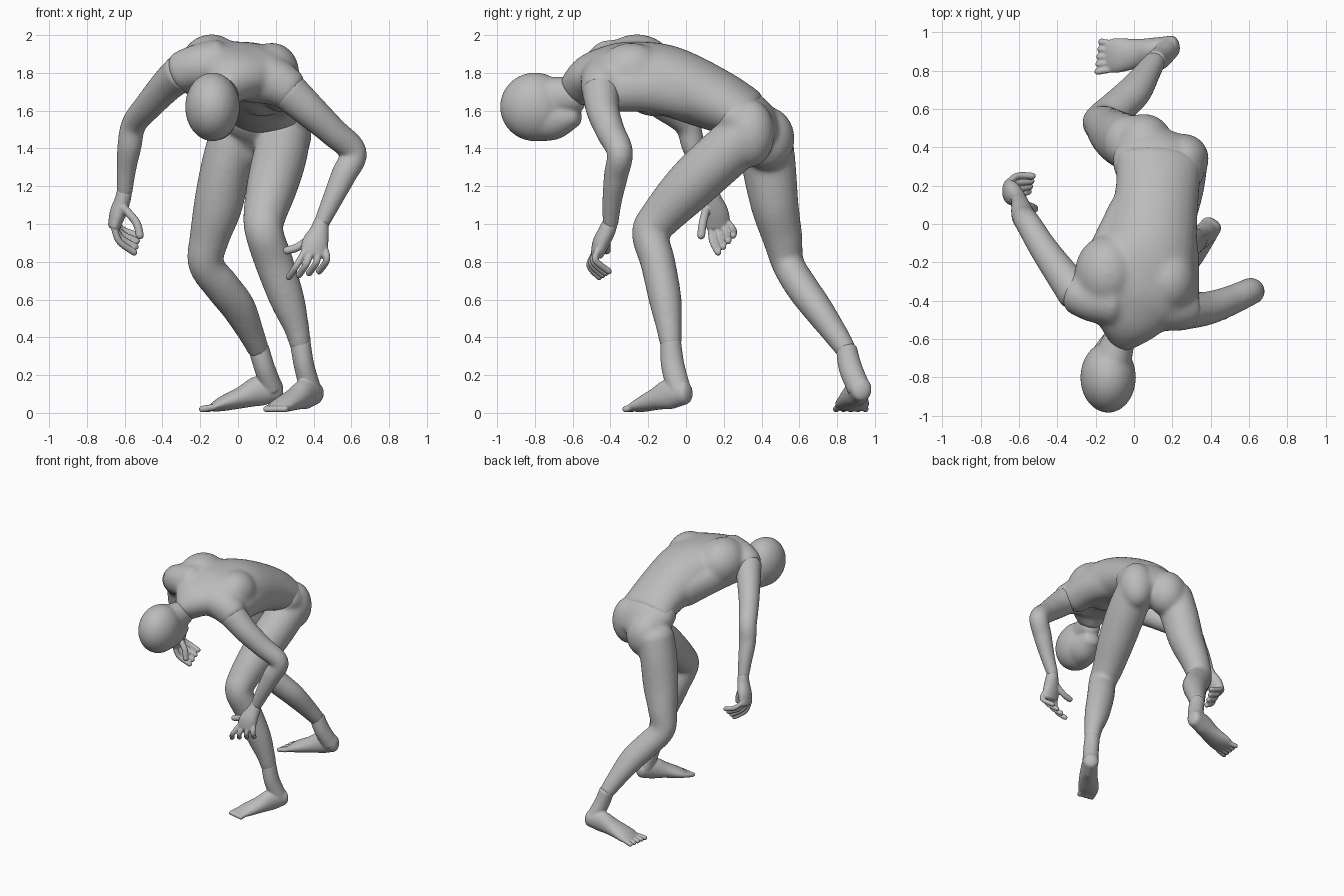
import bpy
import bmesh
import math
from mathutils import Vector, Matrix

cube = bpy.data.objects.get("Cube")
if cube:
    bpy.data.objects.remove(cube, do_unlink=True)

CM = 0.01  # all measurements below are in hundredths of a unit

grey = bpy.data.materials.new("matte_grey")
grey.use_nodes = True
grey.diffuse_color = (0.5, 0.5, 0.5, 1)
shader = next(n for n in grey.node_tree.nodes if n.type == "BSDF_PRINCIPLED")
shader.inputs["Base Color"].default_value = grey.diffuse_color
shader.inputs["Roughness"].default_value = 0.7


def blend(a, b, t):
    return tuple(p + (q - p) * t for p, q in zip(a, b))


def spline(keys, steps=6):
    """Smooth curve through the keys, radii included."""
    out = []
    last = len(keys) - 1
    for i in range(last):
        before, a, b, after = (Vector(keys[max(0, min(last, i + k))]) for k in (-1, 0, 1, 2))
        for s in range(steps):
            t = s / steps
            out.append(a + (b - before) * (t / 2)
                       + (before * 2 - a * 5 + b * 4 - after) * (t * t / 2)
                       + (a * 3 - before - b * 3 + after) * (t ** 3 / 2))
    out.append(Vector(keys[-1]))
    return out


def loft(bm, keys, side=(1, 0, 0), dome=0.6, sides=24):
    """Closed tube of ellipses; each key is x, y, z, half width, half depth."""
    path = spline(keys)
    spots = [Vector(k[:3]) for k in path]
    count = len(spots)
    frames = []
    for i, (key, spot) in enumerate(zip(path, spots)):
        along = (spots[min(i + 1, count - 1)] - spots[max(i - 1, 0)]).normalized()
        frames.append((spot, along, key[3], key[4]))

    def rounded(frame, sign):
        spot, along, wide, deep = frame
        reach = min(wide, deep) * dome * sign
        return [(spot + along * reach * math.sin(a), along, wide * math.cos(a), deep * math.cos(a))
                for a in (math.radians(d) for d in (30, 55, 75))]

    frames = rounded(frames[0], -1)[::-1] + frames + rounded(frames[-1], 1)
    rings = []
    for spot, along, wide, deep in frames:
        across = Vector(side)
        across = (across - along * across.dot(along)).normalized()
        up = along.cross(across)
        ring = []
        for j in range(sides):
            a = math.tau * j / sides
            ring.append(bm.verts.new((spot + across * wide * math.cos(a) + up * deep * math.sin(a)) * CM))
        rings.append(ring)
    for low, high in zip(rings, rings[1:]):
        for j in range(sides):
            k = (j + 1) % sides
            bm.faces.new((low[j], low[k], high[k], high[j]))
    bm.faces.new(rings[0][::-1])
    bm.faces.new(rings[-1])


def ball(bm, centre, radii):
    place = Matrix.Translation(Vector(centre) * CM) @ Matrix.Diagonal((*(r * CM for r in radii), 1))
    bmesh.ops.create_uvsphere(bm, u_segments=32, v_segments=20, radius=1, matrix=place)


def digits(bm, first, last, count, thick):
    """Fingers or toes, spread evenly from the first path to the last."""
    for n in range(count):
        t = n / (count - 1)
        keys = [(*blend(a, b, t), thick, thick) for a, b in zip(first, last)]
        loft(bm, keys, side=(0.5, 0.6, 0.2), dome=1, sides=12)


def finish(bm, name, voxel, rounds):
    """Fuse the overlapping volumes into one smooth skin."""
    bmesh.ops.recalc_face_normals(bm, faces=bm.faces)
    mesh = bpy.data.meshes.new(name)
    bm.to_mesh(mesh)
    bm.free()
    mesh.materials.append(grey)
    mesh.shade_smooth()
    part = bpy.data.objects.new(name, mesh)
    bpy.context.collection.objects.link(part)
    fuse = part.modifiers.new("fuse", "REMESH")
    fuse.mode = "VOXEL"
    fuse.voxel_size = voxel * CM
    fuse.use_smooth_shade = True
    soften = part.modifiers.new("soften", "SMOOTH")
    soften.factor = 0.5
    soften.iterations = rounds


# Head: skull, jaw and nape, face turned to the ground
bm = bmesh.new()
ball(bm, (-13.5, -80, 162), (14.5, 18.5, 18.2))
loft(bm, [(-14, -80, 157, 12, 13), (-11.5, -69, 156, 11, 11.5), (-9, -59, 157, 7, 6)])
loft(bm, [(-13, -76, 166, 11, 12), (-7, -58, 168.5, 8, 9.5)])
finish(bm, "head", 1, 12)

# Torso: twisted trunk, shoulder blades, chest, flanks, sleeves and neck
bm = bmesh.new()
loft(bm, [(13, 33, 157.5, 23, 13.5), (12, 16, 165.5, 22, 16.5), (8.5, -10, 176, 24.5, 18.5),
          (3, -30, 180, 30, 16.5), (-1, -42, 179.5, 29, 14.5), (-3, -51, 177, 19, 12.5),
          (-6, -59, 170, 8.5, 10)], side=(1, -0.13, -0.12), dome=0.4)
ball(bm, (-14, -26, 183), (17, 20, 17.5))
ball(bm, (18, -29, 180), (14.5, 18, 16))
ball(bm, (13, -17, 167), (14, 14, 10))
loft(bm, [(23, -38, 171, 11, 12), (23, -20, 172, 11, 13), (21, 2, 168, 11, 13)])
loft(bm, [(-22, -35, 179, 11, 12), (-14, -16, 175, 10.5, 12), (-4, 8, 168, 9, 12)])
loft(bm, [(8, -42, 178, 13, 14), (20, -44, 175, 12, 12.5), (28, -45, 170, 10.5, 11)], side=(0, 1, 0), dome=0.4)
loft(bm, [(-10, -40, 184, 14, 14), (-22, -39, 183, 12, 12), (-31, -36, 180, 10.5, 11)], side=(0, 1, 0), dome=0.4)
finish(bm, "torso", 1.2, 26)

# Lower body: pelvis, buttocks, forward left leg and trailing right leg
bm = bmesh.new()
loft(bm, [(12.5, 26, 159.5, 23.5, 14.5), (13, 33, 153.5, 24.5, 15), (12, 38, 147, 22, 13.5)], side=(1, -0.25, 0))
ball(bm, (5, 43, 145), (15, 14.5, 17))
ball(bm, (26, 34, 148), (13, 13, 18))
loft(bm, [(25, 32, 147, 13.5, 14), (22, 18, 135, 14.3, 14.3), (18, 2, 120, 13.5, 13.7),
          (14, -13, 104, 11.3, 11.3), (14, -19, 95, 10.2, 9.8), (19, -15, 80, 10.3, 9.3),
          (26, -11, 60, 9.3, 8.7), (31, -9, 45, 6.8, 6.8), (33, -8, 36, 5.8, 5.8)])
loft(bm, [(-2, 42, 146, 13.5, 14.5), (-6.5, 44, 130, 13.2, 14.3), (-10.5, 47, 110, 13, 12.7),
          (-15, 51, 93, 10.7, 10.7), (-17, 54, 79, 9.5, 8.7), (-8.5, 61, 67, 9.7, 8.7),
          (0, 69, 56, 9.3, 8.2), (7, 79, 42, 7, 6.7), (11, 85, 33, 5.8, 5.6)])
finish(bm, "lower_body", 1.2, 18)

# Arms: sleeve to wrist
arms = {
    "left_arm": [(27, -45, 170, 10, 10.3), (38, -44, 160, 8.7, 9), (50, -40, 149, 7.7, 7.7),
                 (61, -35, 138, 6.9, 7.2), (56, -37, 126, 6.4, 6.7), (50, -39, 113, 5.2, 5.4), (44, -40, 100, 4.1, 4.1)],
    "right_arm": [(-30, -36, 180, 10, 10.2), (-37, -27, 174, 8.7, 9), (-47, -13, 163, 7.4, 7.6),
                  (-55, 0, 153, 6.6, 6.6), (-57.5, 4, 141, 6.1, 6.4), (-59, 9, 129, 5.1, 5.1), (-60, 13, 117, 4.1, 4.1)],
}
for name, keys in arms.items():
    bm = bmesh.new()
    loft(bm, keys, side=(0.3, 1, 0))
    finish(bm, name, 1, 4)

# Hands: palm, four fingers between index and little finger, thumb
hands = {
    "left_hand": dict(
        palm=[(44, -40, 101, 4, 4), (43, -42, 96, 5.2, 4.5), (41, -45, 90, 7, 4.5), (40, -47, 84, 7, 3.4)],
        index=[(35, -48, 85), (31, -51, 78), (27, -46, 72)],
        little=[(46, -46, 87), (47, -48, 81), (43, -41, 75)],
        thumb=[(40, -42, 94), (32, -42, 88), (26, -42, 86)]),
    "right_hand": dict(
        palm=[(-60, 13, 118, 4, 4), (-61, 14, 113, 5, 4.2), (-63.5, 16, 106, 6.5, 4.4), (-65.5, 17, 99, 6.5, 3.4)],
        index=[(-66, 13, 100), (-63, 14, 91), (-55, 17, 85)],
        little=[(-66, 21, 102), (-61, 25, 97), (-53, 25, 94)],
        thumb=[(-61, 11, 109), (-54, 9, 101), (-52, 8, 94)]),
}
for name, hand in hands.items():
    bm = bmesh.new()
    loft(bm, hand["palm"], side=Vector(hand["little"][0]) - Vector(hand["index"][0]))
    digits(bm, hand["index"], hand["little"], 4, 1.8)
    digits(bm, hand["thumb"], hand["thumb"], 2, 2.2)
    finish(bm, name, 0.5, 4)

# Feet: ankle, sole from heel to ball, five toes
feet = {
    "left_foot": dict(
        ankle=[(33, -8, 37, 5.5, 5.5), (35, -7, 25, 5.4, 6.2), (38.5, -3.5, 12, 5.7, 6.2)],
        sole=[(40.5, -0.5, 10.5, 5.6, 6.2), (35.5, -8.5, 10, 6, 8), (30, -16, 7.2, 6.8, 5.8), (24, -23, 4.4, 7.5, 4), (21, -27, 3, 7, 2.5)],
        big=[(17, -24, 3), (15, -30, 2)], small=[(26, -28, 3), (25, -32, 2)], side=(0.83, -0.55, 0)),
    "right_foot": dict(
        ankle=[(11, 85, 34, 5.5, 5.5), (14, 87, 24, 5.5, 6.2), (18, 91.5, 13, 5.8, 6.2)],
        sole=[(20.5, 92.7, 12.5, 5.6, 6.4), (11.5, 91, 11.7, 6.3, 8), (2, 89, 8.2, 7.5, 5.8), (-8, 88, 4.9, 9, 4), (-13, 87.5, 3, 8.5, 2.5)],
        big=[(-13, 80.5, 3), (-19, 79.5, 2)], small=[(-12, 94, 3), (-17, 95, 2)], side=(0, 1, 0)),
}
for name, foot in feet.items():
    bm = bmesh.new()
    loft(bm, foot["ankle"], dome=0.4)
    loft(bm, foot["sole"], side=foot["side"])
    digits(bm, foot["big"], foot["small"], 5, 1.8)
    finish(bm, name, 0.6, 5)
